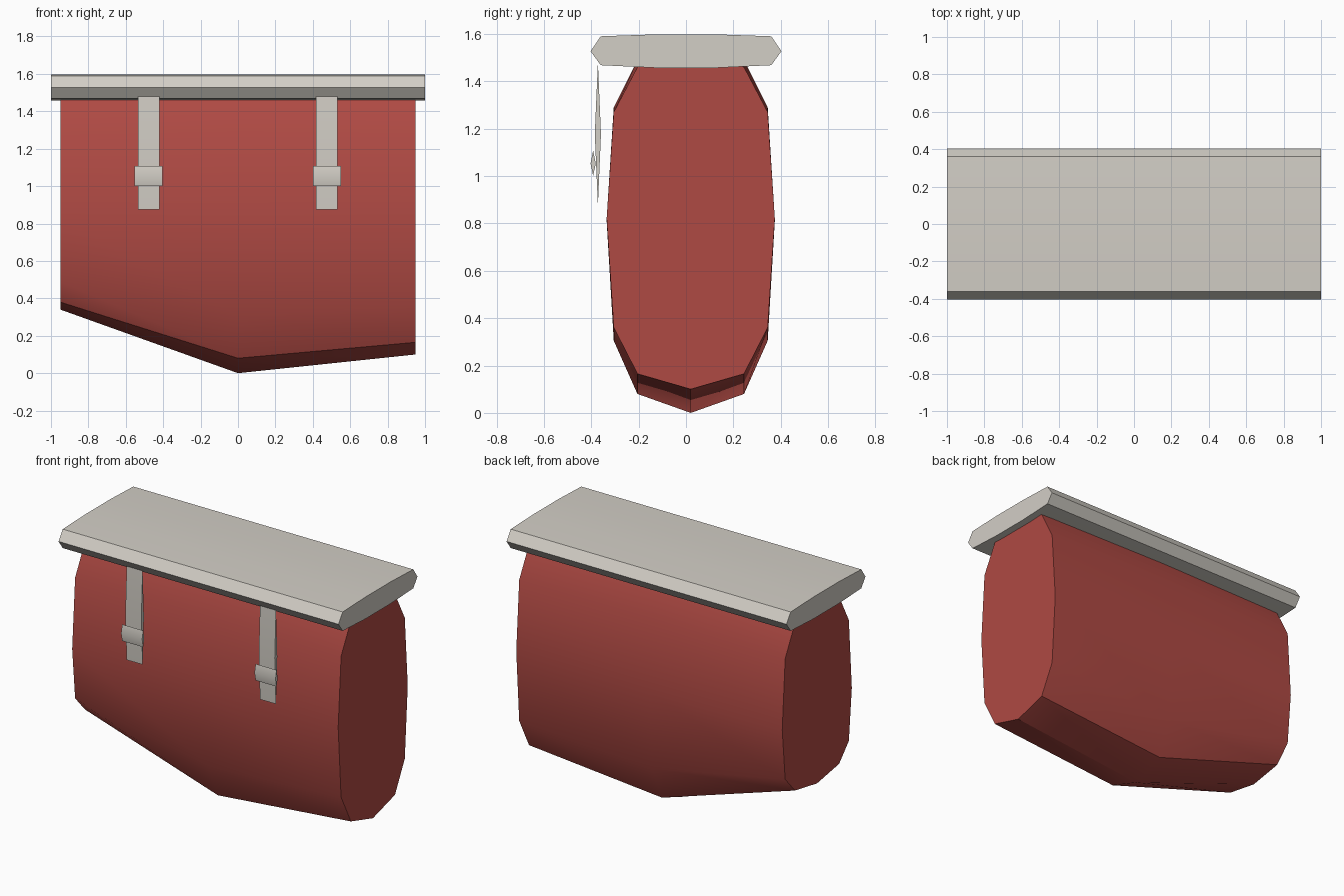
import bpy, bmesh, math

if "Cube" in bpy.data.objects:
    bpy.data.objects.remove(bpy.data.objects["Cube"])


def material(name, color):
    m = bpy.data.materials.new(name)
    m.diffuse_color = (*color, 1)
    m.use_nodes = True
    m.node_tree.nodes["Principled BSDF"].inputs["Base Color"].default_value = m.diffuse_color
    return m


RED = material("red fabric", (0.43, 0.068, 0.057))
GREY = material("warm light grey", (0.65, 0.62, 0.565))


def loft(name, sections, mat):
    """Skin a row of (x, [(y, z), ...]) rings and cap both ends."""
    bm = bmesh.new()
    rings = [[bm.verts.new((x, y, z)) for y, z in ring] for x, ring in sections]
    n = len(rings[0])
    for a, b in zip(rings, rings[1:]):
        for i in range(n):
            j = (i + 1) % n
            bm.faces.new((a[i], a[j], b[j], b[i]))
    bm.faces.new(rings[0])
    bm.faces.new(rings[-1])
    bmesh.ops.recalc_face_normals(bm, faces=bm.faces)
    mesh = bpy.data.meshes.new(name)
    bm.to_mesh(mesh)
    bm.free()
    mesh.materials.append(mat)
    ob = bpy.data.objects.new(name, mesh)
    bpy.context.collection.objects.link(ob)
    bpy.ops.object.select_all(action='DESELECT')
    ob.select_set(True)
    bpy.context.view_layer.objects.active = ob
    bpy.ops.object.shade_smooth_by_angle(angle=math.radians(30))
    return ob


def prism(name, x0, x1, ring, mat):
    return loft(name, [(x0, ring), (x1, ring)], mat)


# bag body: twelve-sided rings, with the underside dropping to a low middle
HALF_WIDTHS = (0, 0.225, 0.325, 0.355, 0.325, 0.225, 0)


def bag_ring(heights, cy=0.02):
    side = list(zip(HALF_WIDTHS, heights))
    right = [(cy + w, z) for w, z in side]
    left = [(cy - w, z) for w, z in side[-2:0:-1]]
    return right + left


loft("bag_body", [
    (-0.95, bag_ring((0.34, 0.38, 0.49, 0.82, 1.27, 1.46, 1.53))),
    (0.0, bag_ring((0.0, 0.08, 0.305, 0.81, 1.29, 1.49, 1.54))),
    (0.95, bag_ring((0.10, 0.165, 0.36, 0.82, 1.27, 1.46, 1.53))),
], RED)

# lid: slightly crowned slab with bevelled long edges
lid_half = [(0.13, 1.457), (0.36, 1.468), (0.403, 1.527), (0.36, 1.59), (0.13, 1.598)]
prism("lid", -1, 1, lid_half + [(-y, z) for y, z in reversed(lid_half)], GREY)


# straps and buckles: thin lozenge sections standing off the front
def lozenge(y, half_depth, z0, z1):
    zm = (z0 + z1) / 2
    return [(y, z0), (y + half_depth, zm), (y, z1), (y - half_depth, zm)]


for side, x in (("left", -0.478), ("right", 0.475)):
    prism(side + "_strap", x - 0.057, x + 0.057, lozenge(-0.372, 0.013, 0.875, 1.48), GREY)
    prism(side + "_buckle", x - 0.075, x + 0.075, lozenge(-0.392, 0.011, 1.0, 1.107), GREY)
